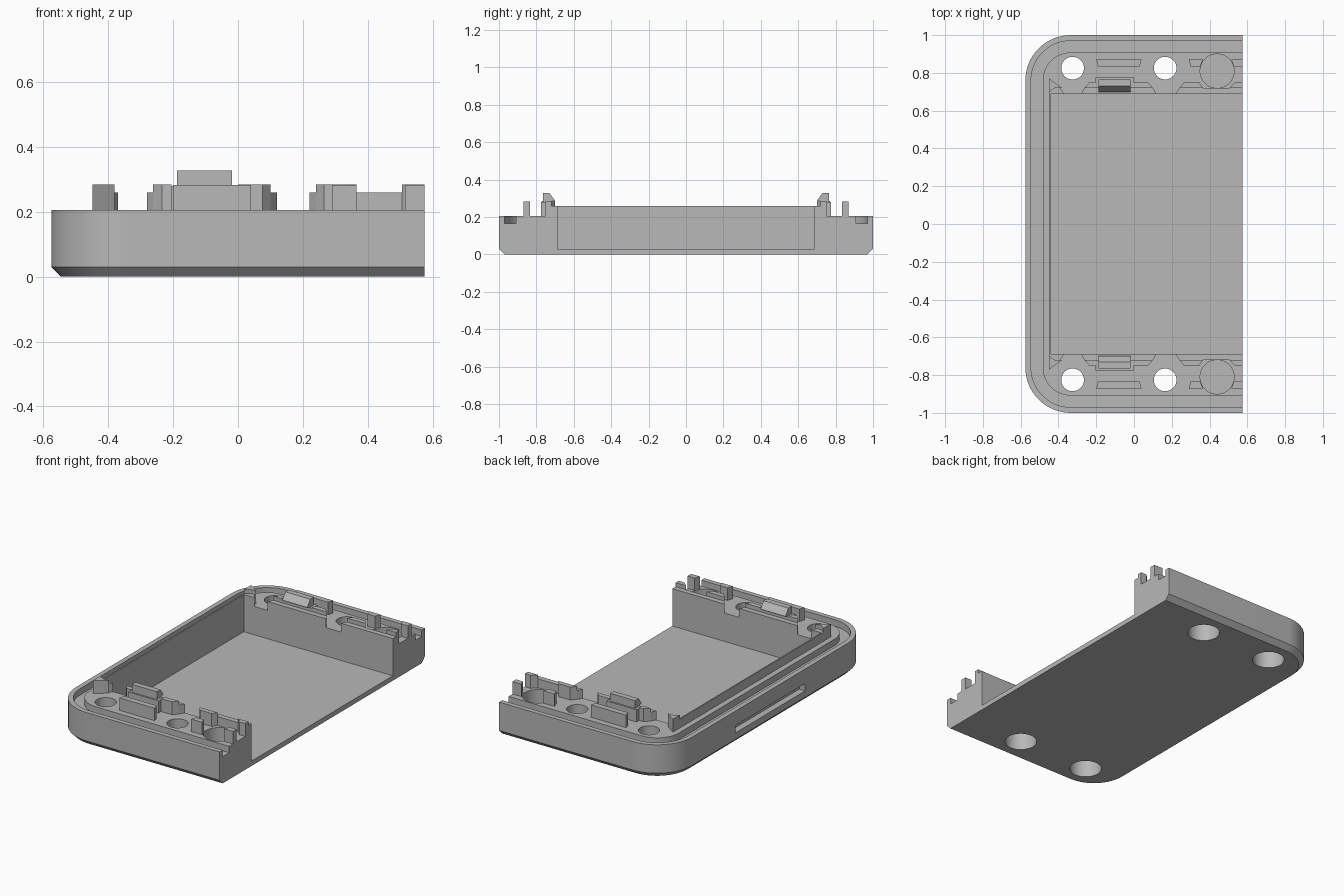
import bpy, bmesh, math

if "Cube" in bpy.data.objects:
    bpy.data.objects.remove(bpy.data.objects["Cube"], do_unlink=True)

GREY = (0.48, 0.48, 0.48, 1)
mat = bpy.data.materials.new("grey plastic")
mat.use_nodes = True
mat.diffuse_color = GREY
mat.node_tree.nodes["Principled BSDF"].inputs["Base Color"].default_value = GREY

END, TOP = 0.575, 0.205


def loft(name, rings):
    """Closed solid through rings of equal point count."""
    bm = bmesh.new()
    loops = [[bm.verts.new(p) for p in ring] for ring in rings]
    n = len(loops[0])
    for a, b in zip(loops, loops[1:]):
        for i in range(n):
            j = (i + 1) % n
            bm.faces.new((a[i], a[j], b[j], b[i]))
    bm.faces.new(loops[0][::-1])
    bm.faces.new(loops[-1])
    bmesh.ops.recalc_face_normals(bm, faces=bm.faces)
    mesh = bpy.data.meshes.new(name)
    bm.to_mesh(mesh)
    bm.free()
    mesh.materials.append(mat)
    obj = bpy.data.objects.new(name, mesh)
    bpy.context.collection.objects.link(obj)
    return obj


def prism(name, pts, z0, z1):
    return loft(name, [[(x, y, z) for x, y in pts] for z in (z0, z1)])


def box(name, x0, x1, y0, y1, z0, z1):
    return prism(name, [(x0, y0), (x1, y0), (x1, y1), (x0, y1)], z0, z1)


def disc(name, x, y, r, z0, z1):
    angles = [math.tau * i / 48 for i in range(48)]
    return prism(name, [(x + r * math.cos(a), y + r * math.sin(a)) for a in angles], z0, z1)


def outline(inset, x_end=END):
    """Rectangle with both corners rounded at the closed end."""
    r, cx, cy = 0.24 - inset, -END + 0.24, 1 - 0.24
    arc = [math.pi / 2 * (1 + i / 16) for i in range(17)]
    upper = [(cx + r * math.cos(a), cy + r * math.sin(a)) for a in arc]
    lower = [(x, -y) for x, y in reversed(upper)]
    return [(x_end, 1 - inset)] + upper + lower + [(x_end, inset - 1)]


def cut(obj, cutter):
    mod = obj.modifiers.new("cut", "BOOLEAN")
    mod.operation, mod.solver, mod.object = "DIFFERENCE", "EXACT", cutter
    bpy.context.view_layer.objects.active = obj
    bpy.ops.object.modifier_apply(modifier=mod.name)
    bpy.data.objects.remove(cutter, do_unlink=True)


# Tray with a chamfered underside
def ring(inset, z):
    return [(x, y, z) for x, y in outline(inset)]


tray = loft("tray", [ring(0.03, 0), ring(0, 0.03), ring(0, TOP)])

# Rim groove
groove = prism("groove_cutter", outline(0.03, 0.7), 0.165, 0.3)
cut(groove, prism("groove_core", outline(0.092, 0.8), 0.1, 0.4))
cut(tray, groove)

# Pocket open at one end, and a shallow slot in the opposite wall
cut(tray, box("pocket_cutter", -0.442, 0.7, -0.688, 0.688, 0.03, 0.4))
cut(tray, box("slot_cutter", -0.7, -0.535, -0.34, 0.34, 0.07, 0.115))

# Screw holes with counterbores, and blind round seats
for s in (1, -1):
    for x in (-0.325, 0.165):
        cut(tray, disc("screw_cutter", x, s * 0.825, 0.06, -0.1, 0.4))
        cut(tray, disc("bore_cutter", x, s * 0.825, 0.092, -0.1, 0.14))
    cut(tray, disc("seat_cutter", 0.44, s * 0.81, 0.09, 0.08, 0.4))

# Low lip along the closed end of the pocket
box("end_lip", -0.449, -0.441, -0.688, 0.688, TOP - 0.01, 0.26)

# Ribs: inner edge x range, outer edge x range, y range, height
RIBS = [
    ("inner_lip", -0.28, 0.12, -0.262, 0.1, 0.688, 0.72, 0.26),
    ("inner_lip", 0.22, END, 0.24, END, 0.688, 0.72, 0.26),
    ("tall_rib", -0.262, -0.205, -0.235, -0.205, 0.72, 0.75, 0.285),
    ("tall_rib", 0, 0.1, 0, 0.075, 0.72, 0.75, 0.285),
    ("tall_rib", 0.24, 0.365, 0.265, 0.345, 0.72, 0.75, 0.285),
    ("tall_rib", 0.505, END, 0.535, END, 0.72, 0.75, 0.285),
    ("outer_rib", -0.19, 0.03, -0.2, 0.04, 0.835, 0.87, 0.282),
    ("outer_rib", 0.3, 0.352, 0.29, 0.365, 0.835, 0.87, 0.282),
    ("outer_rib", 0.528, END, 0.515, END, 0.835, 0.87, 0.282),
]
for side, s in (("back", 1), ("front", -1)):
    for name, a, b, c, d, y0, y1, z in RIBS:
        pts = [(a, s * y0), (b, s * y0), (d, s * y1), (c, s * y1)]
        prism(f"{side}_{name}", pts, TOP - 0.01, z)
    # Corner post and its low foot
    post = [(-0.449, 0.70), (-0.42, 0.72), (-0.38, 0.72), (-0.449, 0.77)]
    prism(f"{side}_corner_post", [(x, s * y) for x, y in post], TOP - 0.01, 0.285)
    foot = [(-0.449, 0.688), (-0.37, 0.688), (-0.39, 0.72), (-0.449, 0.72)]
    prism(f"{side}_corner_foot", [(x, s * y) for x, y in foot], TOP - 0.01, 0.26)
    # Snap clip: base and inward hook
    box(f"{side}_clip_base", -0.205, 0, s * 0.72, s * 0.775, TOP - 0.01, 0.28)
    hook = [(0.765, 0.27), (0.765, 0.328), (0.73, 0.328), (0.70, 0.288), (0.72, 0.282), (0.72, 0.27)]
    loft(f"{side}_clip_hook", [[(x, s * y, z) for y, z in hook] for x in (-0.188, -0.018)])

# Smooth the round corners and holes, keep edges sharp
bpy.ops.object.select_all(action="DESELECT")
tray.select_set(True)
bpy.context.view_layer.objects.active = tray
bpy.ops.object.shade_smooth_by_angle(angle=math.radians(25))
